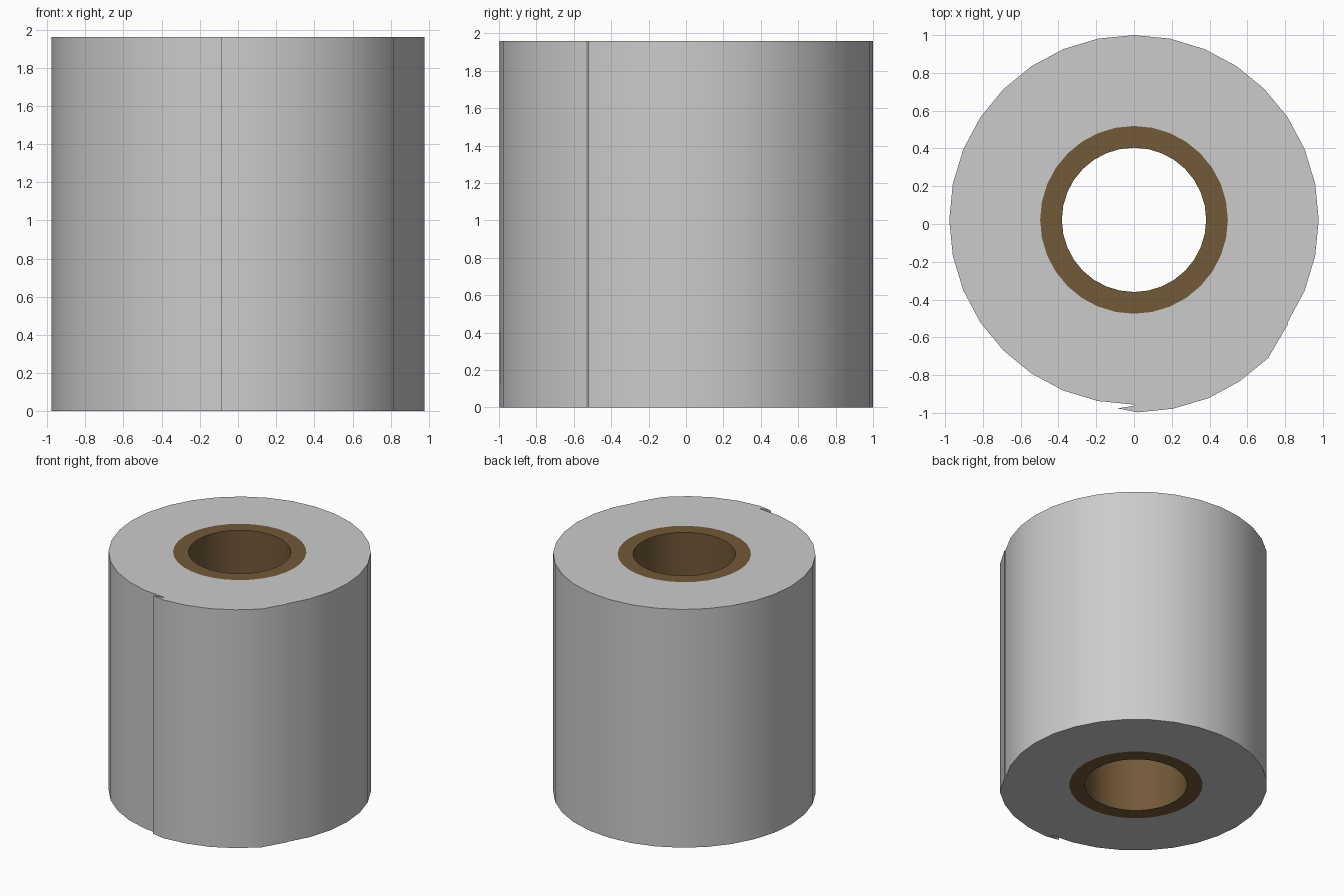
import bpy, bmesh, math

if "Cube" in bpy.data.objects:
    bpy.data.objects.remove(bpy.data.objects["Cube"])

H, CY, N = 1.96, 0.022, 32
R_PAPER, R_CORE, R_HOLE = 0.978, 0.497, 0.382


def arc(r, first=0, last=N - 1):
    # Points run clockwise, starting at the back (+y)
    return [(r * math.sin(2 * math.pi * i / N), CY + r * math.cos(2 * math.pi * i / N))
            for i in range(first, last + 1)]


def ring_part(name, outer, inner, walls, color=None):
    """Flat ring caps at both ends, with upright walls along the chosen loops."""
    bm = bmesh.new()
    ends = []
    for z in (0, H):
        loops, edges = [], []
        for pts in (outer, inner):
            vs = [bm.verts.new((x, y, z)) for x, y in pts]
            edges += [bm.edges.new((vs[i - 1], vs[i])) for i in range(len(vs))]
            loops.append(vs)
        bmesh.ops.triangle_fill(bm, edges=edges, use_beauty=True,
                                normal=(0, 0, 1 if z else -1))
        ends.append(loops)
    for k in walls:
        lo, hi = ends[0][k], ends[1][k]
        for i in range(len(lo)):
            quad = (lo[i], lo[i - 1], hi[i - 1], hi[i])
            bm.faces.new(quad if k == 0 else quad[::-1])
    bm.normal_update()
    # Caps face outwards
    for f in bm.faces:
        zs = {round(v.co.z, 4) for v in f.verts}
        if len(zs) == 1 and (f.normal.z > 0) != (zs.pop() > 0):
            f.normal_flip()
    mesh = bpy.data.meshes.new(name)
    bm.to_mesh(mesh)
    bm.free()
    ob = bpy.data.objects.new(name, mesh)
    bpy.context.collection.objects.link(ob)
    if color:
        mat = bpy.data.materials.new(name)
        mat.diffuse_color = color
        mat.use_nodes = True
        mat.node_tree.nodes["Principled BSDF"].inputs["Base Color"].default_value = mat.diffuse_color
        mesh.materials.append(mat)
    bpy.ops.object.select_all(action='DESELECT')
    ob.select_set(True)
    bpy.context.view_layer.objects.active = ob
    bpy.ops.object.shade_smooth_by_angle(angle=math.radians(30))
    return ob


# Loose sheet end, lifted slightly off the roll at the front
flap = [(0.815, -0.53), (0.71, -0.71), (0.56, -0.832), (0.395, -0.922), (0.205, -0.978),
        (0.02, -0.997), (-0.088, -0.976), (-0.002, -0.963)]
outline = arc(R_PAPER, 0, 11) + flap + arc(R_PAPER, 16)

# Wound paper and cardboard core (they meet flush, so no hidden wall between)
ring_part("paper_roll", outline, arc(R_CORE), walls=[0])
ring_part("cardboard_core", arc(R_CORE), arc(R_HOLE), walls=[1],
          color=(0.17, 0.10, 0.04, 1))
